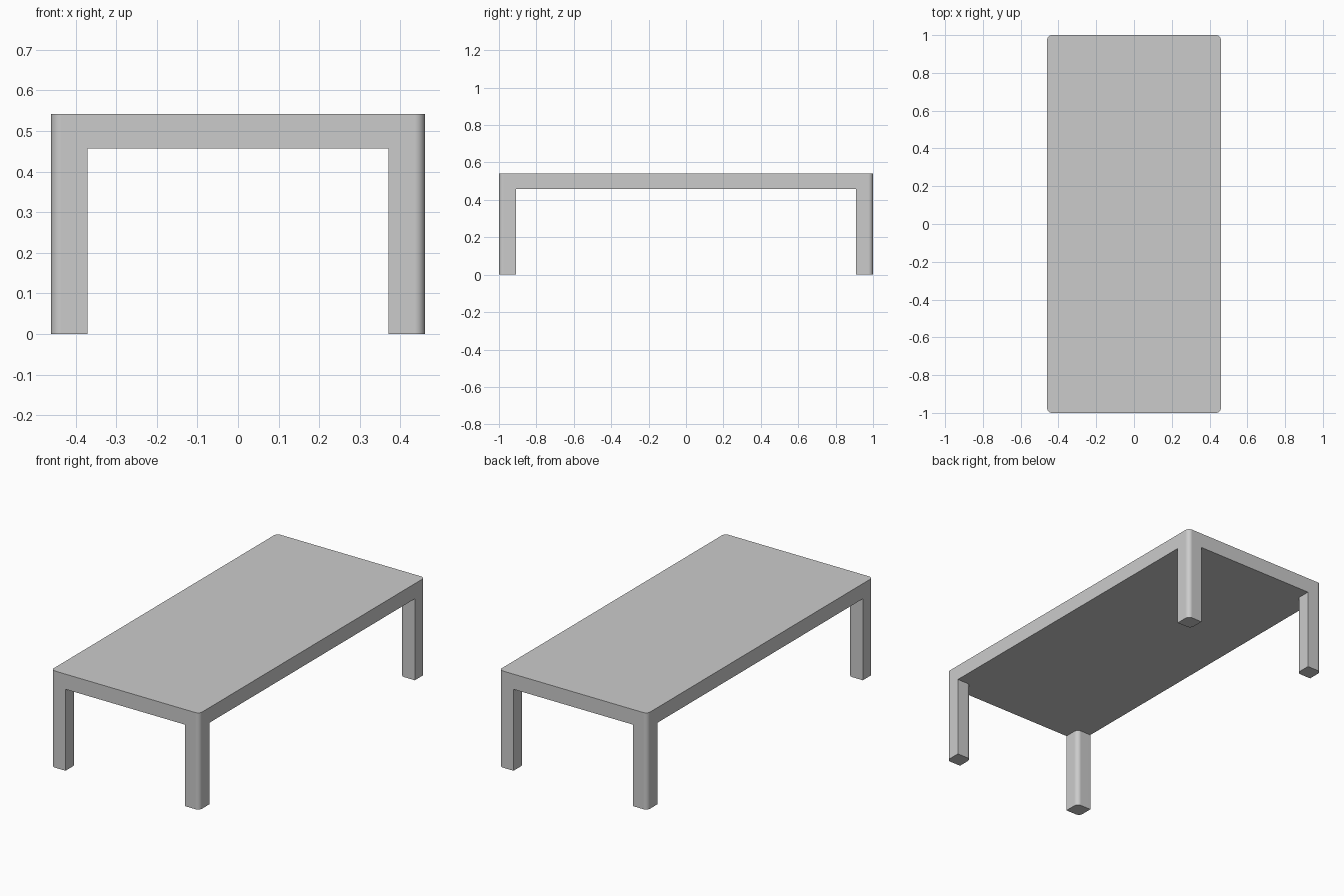
import bpy, bmesh, math

if "Cube" in bpy.data.objects:
    bpy.data.objects.remove(bpy.data.objects["Cube"])

HX, HY, H = 0.46, 1.0, 0.542      # half width, half length, height
LEG, UNDER, R = 0.09, 0.457, 0.025  # leg size, underside height, corner radius
SEG = 8


def arc(cx, cy, start, end):
    out = []
    for i in range(SEG + 1):
        a = math.radians(start + (end - start) * i / SEG)
        out.append((cx + R * math.cos(a), cy + R * math.sin(a)))
    return out


def prism(name, quarter, z0, z1):
    """Mirror a quarter outline into all four quadrants and extrude it."""
    outline = list(quarter)
    outline += [(-x, y) for x, y in reversed(quarter)]
    outline += [(-x, -y) for x, y in quarter]
    outline += [(x, -y) for x, y in reversed(quarter)]
    bm = bmesh.new()
    base = bm.faces.new([bm.verts.new((x, y, z0)) for x, y in outline])
    top = bmesh.ops.extrude_face_region(bm, geom=[base])["geom"]
    bmesh.ops.translate(bm, vec=(0, 0, z1 - z0),
                        verts=[v for v in top if isinstance(v, bmesh.types.BMVert)])
    bmesh.ops.recalc_face_normals(bm, faces=bm.faces[:])
    mesh = bpy.data.meshes.new(name)
    bm.to_mesh(mesh)
    bm.free()
    ob = bpy.data.objects.new(name, mesh)
    bpy.context.collection.objects.link(ob)
    return ob


# Solid block with rounded outer corners
table = prism("table", arc(HX - R, HY - R, 0, 90), 0, H)

# Cross-shaped void under the top, leaving legs with rounded inner corners
ix, iy = HX - LEG, HY - LEG
void = prism("leg_space_cutter",
             [(HX + 0.2, iy)] + arc(ix + R, iy + R, 270, 180) + [(ix, HY + 0.2)],
             -0.1, UNDER)
void.hide_render = True

cut = table.modifiers.new("leg_space", "BOOLEAN")
cut.operation = "DIFFERENCE"
cut.solver = "EXACT"
cut.object = void

bpy.context.view_layer.objects.active = table
table.select_set(True)
bpy.ops.object.modifier_apply(modifier=cut.name)
bpy.data.objects.remove(void)

# Smooth rounded corners, flat faces kept flat
bpy.ops.object.shade_smooth_by_angle(angle=math.radians(30))
weighted = table.modifiers.new("flat_faces", "WEIGHTED_NORMAL")
weighted.keep_sharp = True
